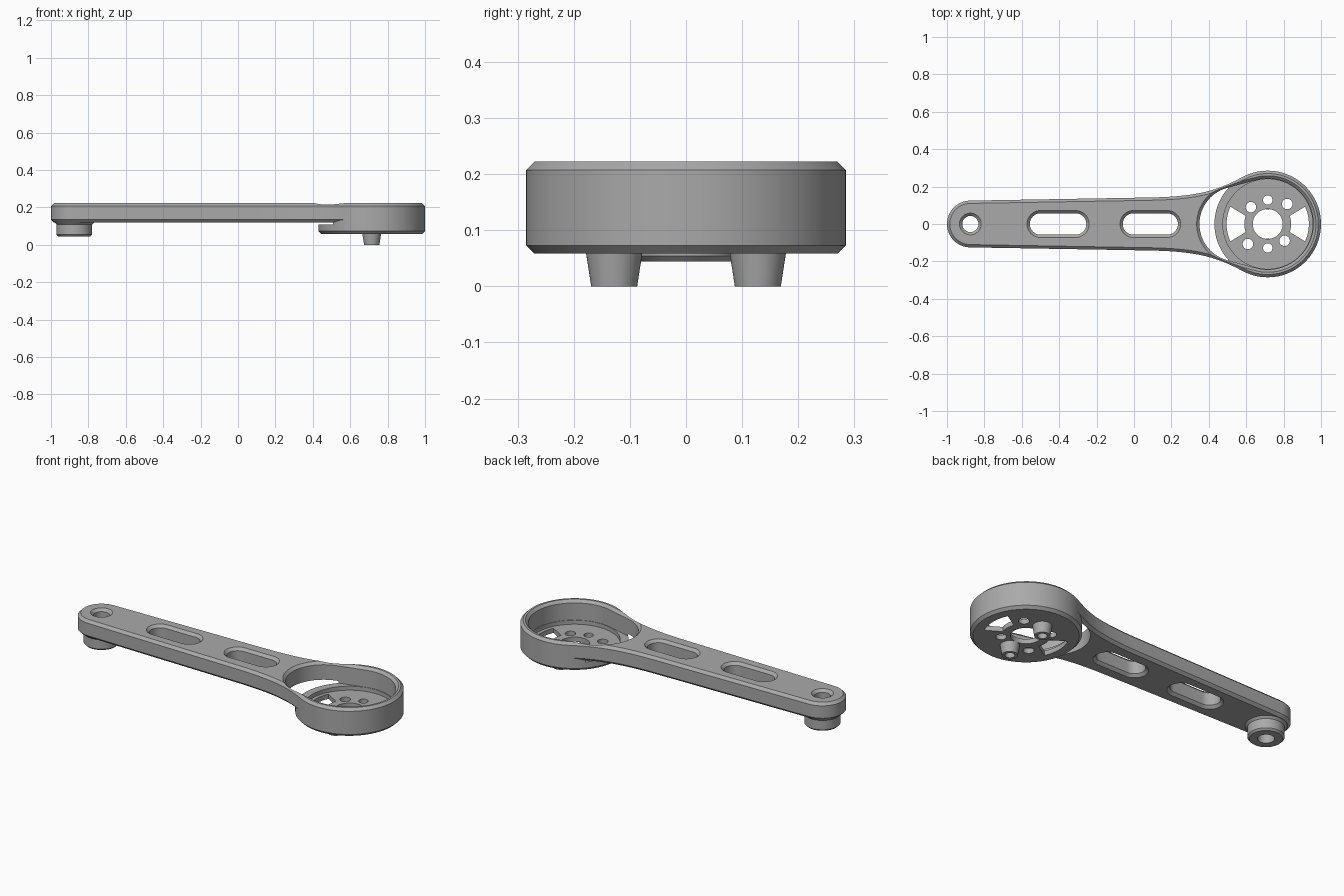
import bpy, bmesh
from math import sin, cos, pi, radians
from mathutils import Vector

if "Cube" in bpy.data.objects:
    bpy.data.objects.remove(bpy.data.objects["Cube"])

grey = bpy.data.materials.new("plain_grey")
grey.use_nodes = True
grey.diffuse_color = (0.4, 0.4, 0.4, 1)
grey.node_tree.nodes["Principled BSDF"].inputs["Base Color"].default_value = (0.4, 0.4, 0.4, 1)

TOP, ARM_Z, CUP_Z, C = 0.222, 0.12, 0.058, 0.015   # levels and chamfer
HEAD, CUP_R, BORE_R = 0.715, 0.285, 0.243          # round head
TAIL, TAIL_R = -0.875, 0.125                       # round tail


def arc(cx, cy, r, a0, a1, n):
    """Points of an arc, angles in degrees."""
    steps = [radians(a0 + (a1 - a0) * i / n) for i in range(n + 1)]
    return [Vector((cx + r * cos(a), cy + r * sin(a))) for a in steps]


def circle(cx, cy, r, n=48):
    return arc(cx, cy, r, 0, 360, n)[:-1]


def slot(x0, x1, r):
    return arc(x1, 0, r, -90, 90, 20) + arc(x0, 0, r, 90, 270, 20)


def offset(pts, d):
    """Mitred outward offset of a counter-clockwise outline."""
    out = []
    for i, p in enumerate(pts):
        a = (p - pts[i - 1]).normalized()
        b = (pts[(i + 1) % len(pts)] - p).normalized()
        na, nb = Vector((a.y, -a.x)), Vector((b.y, -b.x))
        out.append(p + (na + nb) * d / (1 + na.dot(nb)))
    return out


def finish(name, bm):
    bmesh.ops.recalc_face_normals(bm, faces=bm.faces)
    mesh = bpy.data.meshes.new(name)
    bm.to_mesh(mesh)
    bm.free()
    mesh.materials.append(grey)
    ob = bpy.data.objects.new(name, mesh)
    bpy.context.collection.objects.link(ob)
    return ob


def prism(name, pts, levels):
    """Solid through (height, outline offset) levels."""
    bm = bmesh.new()
    rings = [[bm.verts.new((p.x, p.y, z)) for p in offset(pts, d)] for z, d in levels]
    n = len(pts)
    for lo, hi in zip(rings, rings[1:]):
        for i in range(n):
            j = (i + 1) % n
            bm.faces.new((lo[i], lo[j], hi[j], hi[i]))
    bm.faces.new(rings[0][::-1])
    bm.faces.new(rings[-1])
    return finish(name, bm)


def tube(name, cx, cy, profile, n=48):
    """Closed (radius, height) profile turned around a vertical axis."""
    bm = bmesh.new()
    rings = [[bm.verts.new((p.x, p.y, z)) for p in circle(cx, cy, r, n)] for r, z in profile]
    for k, ring in enumerate(rings):
        prev = rings[k - 1]
        for i in range(n):
            j = (i + 1) % n
            bm.faces.new((prev[i], prev[j], ring[j], ring[i]))
    return finish(name, bm)


def combine(target, other, operation):
    mod = target.modifiers.new("boolean", 'BOOLEAN')
    mod.operation, mod.object, mod.solver = operation, other, 'EXACT'
    bpy.context.view_layer.objects.active = target
    bpy.ops.object.modifier_apply(modifier=mod.name)
    bpy.data.objects.remove(other)


def smooth(ob):
    bpy.ops.object.select_all(action='DESELECT')
    ob.select_set(True)
    bpy.context.view_layer.objects.active = ob
    bpy.ops.object.shade_smooth_by_angle(angle=radians(28))


# Arm outline: tail arc, taper, flare running tangent into the head
join = Vector((HEAD + CUP_R * cos(radians(118)), CUP_R * sin(radians(118))))
tangent = Vector((sin(radians(118)), -cos(radians(118))))
ctrl = [Vector((0.1, 0.142)), Vector((0.35, 0.148)), join - tangent * 0.15, join]
flare = []
for i in range(25):
    t = i / 24
    weights = ((1 - t)**3, 3 * t * (1 - t)**2, 3 * t * t * (1 - t), t**3)
    flare.append(sum((p * w for p, w in zip(ctrl, weights)), Vector((0, 0))))
upper = [Vector((HEAD, 0.25))] + flare[::-1]
lower = [Vector((p.x, -p.y)) for p in upper[::-1]]
outline = upper + arc(TAIL, 0, TAIL_R, 90, 270, 32) + lower

# Arm and motor cup in one body
body = prism("arm_and_cup", outline, [(ARM_Z, -C), (ARM_Z + C, 0), (TOP - C, 0), (TOP, -C)])
cup = prism("cup", circle(HEAD, 0, CUP_R, 96),
            [(CUP_Z, -C), (CUP_Z + C, 0), (TOP - C, 0), (TOP, -C)])
combine(body, cup, 'UNION')

# Cup opening that reaches into the arm, then the deeper bore
opening = arc(HEAD, 0, BORE_R, -104, 104, 64) + arc(0.55, 0, 0.2, 104, 256, 40)
combine(body, prism("opening", opening, [(0.108, 0), (TOP - C, 0), (TOP + 0.01, C + 0.01)]), 'DIFFERENCE')
combine(body, prism("bore", circle(HEAD, 0, BORE_R - 0.003, 96), [(0.085, 0), (0.13, 0)]), 'DIFFERENCE')

# Chamfered lightening slots in the arm
for left, right in ((-0.572, -0.24), (-0.075, 0.25)):
    pts = slot(left + 0.072, right - 0.072, 0.057)
    combine(body, prism("slot", pts, [(ARM_Z - 0.01, C + 0.01), (ARM_Z + C, 0),
                                      (TOP - C, 0), (TOP + 0.01, C + 0.01)]), 'DIFFERENCE')

# Tail hole, countersunk on top
combine(body, prism("tail_hole", circle(TAIL, 0, 0.043),
                    [(0.1, 0), (TOP - C, 0), (TOP + 0.01, C + 0.01)]), 'DIFFERENCE')

# Holes in the cup floor: shaft, pegs, screws
holes = [(0, 0, 0.08), (0, 0.128, 0.025), (0, -0.128, 0.025), (-0.09, 0.09, 0.028),
         (0.104, 0.107, 0.028), (0.09, -0.09, 0.028), (-0.106, -0.107, 0.028)]
for dx, dy, r in holes:
    combine(body, prism("floor_hole", circle(HEAD + dx, dy, r), [(0.03, 0), (0.12, 0)]), 'DIFFERENCE')

# Wedge windows either side of the shaft hole
for turn in (0, 180):
    wedge = arc(HEAD, 0, 0.22, turn - 25, turn + 25, 12) + arc(HEAD, 0, 0.125, turn + 20, turn - 20, 8)
    combine(body, prism("wedge_window", wedge, [(0.03, 0), (0.12, 0)]), 'DIFFERENCE')
smooth(body)

# Hollow tail boss with a small collar
smooth(tube("tail_boss", TAIL, 0, [(0.043, ARM_Z), (0.043, 0.044), (0.085, 0.044), (0.095, 0.054),
                                   (0.095, 0.108), (0.107, ARM_Z)]))

# Tapered hollow pegs under the cup
for side, y in (("front", -0.128), ("back", 0.128)):
    smooth(tube(side + "_peg", HEAD, y, [(0.025, CUP_Z), (0.025, 0), (0.041, 0), (0.05, CUP_Z)]))
